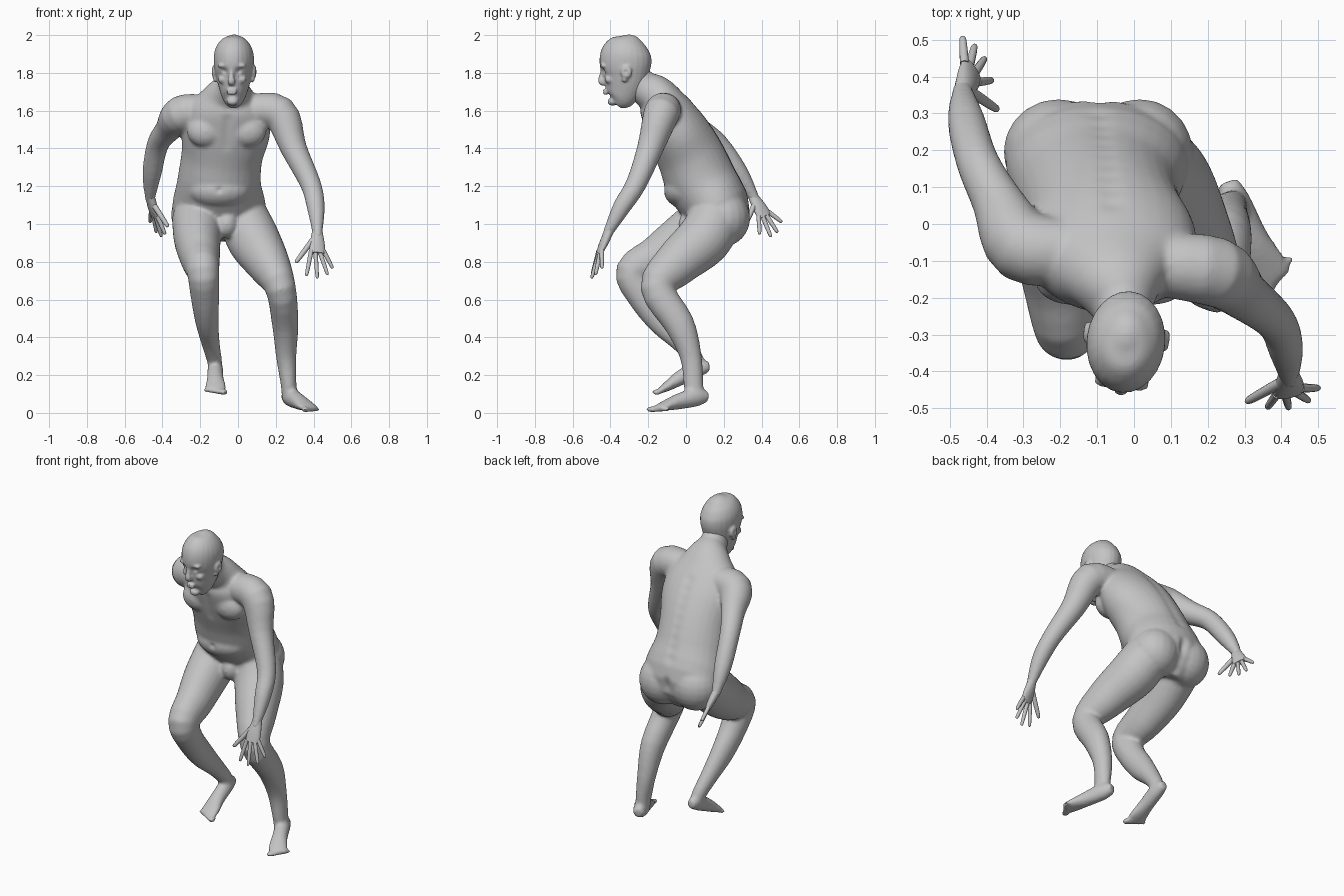
import bpy
import bmesh
import math
from mathutils import Matrix, Vector

cube = bpy.data.objects.get("Cube")
if cube:
    bpy.data.objects.remove(cube, do_unlink=True)

X, Y = Vector((1, 0, 0)), Vector((0, 1, 0))

clay = bpy.data.materials.new("clay grey")
clay.use_nodes = True
clay.diffuse_color = (.55, .55, .55, 1)
clay.node_tree.nodes["Principled BSDF"].inputs["Base Color"].default_value = clay.diffuse_color


def blend(a, b, c, d, t):
    """Smooth curve through b and c, guided by a and d."""
    return tuple(q + t / 2 * (r - p + t * (2 * p - 5 * q + 4 * r - s + t * (3 * (q - r) + s - p)))
                 for p, q, r, s in zip(a, b, c, d))


def loft(bm, rings, side=X, sides=24, steps=4):
    """Closed tube through rings of (x, y, z, half width, half depth)."""
    ends = [rings[0]] + list(rings) + [rings[-1]]
    path = [blend(*ends[i:i + 4], k / steps) for i in range(len(rings) - 1) for k in range(steps)]
    path.append(rings[-1])
    points = [Vector(p[:3]) for p in path]
    last = len(path) - 1
    loops = []
    for i, p in enumerate(path):
        tangent = (points[min(i + 1, last)] - points[max(i - 1, 0)]).normalized()
        across = (side - tangent * side.dot(tangent)).normalized()
        deep = tangent.cross(across)
        loop = []
        for k in range(sides):
            angle = math.tau * k / sides
            loop.append(bm.verts.new(points[i] + across * math.cos(angle) * p[3]
                                     + deep * math.sin(angle) * p[4]))
        loops.append(loop)
    for low, high in zip(loops, loops[1:]):
        for k in range(sides):
            n = (k + 1) % sides
            bm.faces.new((low[k], low[n], high[n], high[k]))
    bm.faces.new(loops[0][::-1])
    bm.faces.new(loops[-1])


def ball(bm, centre, radii):
    matrix = Matrix.LocRotScale(Vector(centre), None, Vector(radii))
    bmesh.ops.create_uvsphere(bm, u_segments=20, v_segments=12, radius=1, matrix=matrix)


def limb(bm, rings, side=Y):
    """Round tube from (x, y, z, radius)."""
    loft(bm, [r + (r[3],) for r in rings], side)


def finish(name, bm, voxel=0, passes=0):
    """Make an object, fusing the parts into one skin when a voxel size is given."""
    bmesh.ops.recalc_face_normals(bm, faces=bm.faces[:])
    mesh = bpy.data.meshes.new(name)
    bm.to_mesh(mesh)
    bm.free()
    obj = bpy.data.objects.new(name, mesh)
    bpy.context.collection.objects.link(obj)
    bpy.ops.object.select_all(action='DESELECT')
    bpy.context.view_layer.objects.active = obj
    obj.select_set(True)
    if voxel:
        fuse = obj.modifiers.new("fuse", 'REMESH')
        fuse.mode = 'VOXEL'
        fuse.voxel_size = voxel
        soften = obj.modifiers.new("soften", 'SMOOTH')
        soften.factor = .5
        soften.iterations = passes
        bpy.ops.object.modifier_apply(modifier="fuse")
        bpy.ops.object.modifier_apply(modifier="soften")
    obj.data.materials.clear()
    obj.data.materials.append(clay)
    bpy.ops.object.shade_smooth_by_angle(angle=math.radians(50))
    return obj


def press(obj, centre, radius, push):
    """Push the skin softly around a point."""
    centre, push = Vector(centre), Vector(push)
    for v in obj.data.vertices:
        distance = (v.co - centre).length
        if distance < 2.5 * radius:
            v.co += push * math.exp(-(distance / radius) ** 2)


def between(a, b, t):
    return Vector(a).lerp(Vector(b), t)


body = bmesh.new()

# Torso from the seat up to the neck
loft(body, [(-.09, .14, .94, .15, .11), (-.1, .17, 1.07, .245, .17), (-.1, .085, 1.22, .222, .19),
            (-.085, .025, 1.36, .215, .18), (-.065, -.045, 1.49, .235, .165),
            (-.055, -.11, 1.6, .215, .138), (-.045, -.16, 1.68, .14, .11),
            (-.03, -.23, 1.73, .082, .088), (-.025, -.28, 1.79, .07, .08)], sides=32)

# Belly, groin, chest and buttocks
ball(body, (-.1, .0, 1.18), (.17, .12, .1))
ball(body, (-.06, .03, 1), (.06, .07, .075))
for x in (-.17, .05):
    ball(body, (x, -.15, 1.49), (.1, .07, .085))
ball(body, (-.205, .195, 1.05), (.15, .145, .15))
ball(body, (.015, .195, 1.03), (.145, .145, .15))

# Arms
limb(body, [(.06, -.11, 1.6, .085), (.22, -.13, 1.585, .095), (.295, -.19, 1.4, .07),
            (.385, -.265, 1.21, .055), (.412, -.34, 1.09, .048), (.42, -.41, .96, .028),
            (.42, -.43, .92, .022)])
limb(body, [(-.17, -.07, 1.6, .085), (-.3, -.06, 1.58, .1), (-.37, .06, 1.5, .07),
            (-.425, .17, 1.42, .058), (-.455, .28, 1.27, .051), (-.465, .36, 1.14, .028),
            (-.46, .38, 1.105, .022)])

# Left leg, standing
loft(body, [(.03, .16, 1.04, .13, .14), (.08, .095, .92, .14, .145), (.16, -.05, .79, .115, .122),
            (.225, -.15, .66, .082, .092), (.25, -.035, .47, .07, .08), (.255, .025, .3, .054, .058),
            (.268, .04, .15, .042, .052), (.272, .045, .07, .04, .045)])

# Right leg, lifted and strongly bent
loft(body, [(-.21, .12, 1.03, .14, .14), (-.215, -.01, .92, .125, .138), (-.2, -.15, .82, .105, .12),
            (-.185, -.28, .745, .086, .095), (-.175, -.23, .62, .076, .082),
            (-.165, -.13, .49, .062, .077), (-.145, -.02, .37, .048, .055),
            (-.125, .05, .28, .04, .045), (-.12, .065, .23, .036, .04)])

# Feet with rows of toes
loft(body, [(.255, .115, .085, .028, .028), (.275, .06, .085, .042, .05), (.32, -.04, .06, .045, .042),
            (.357, -.11, .038, .054, .027), (.38, -.155, .024, .05, .015)], Vector((1, .5, 0)))
loft(body, [(-.12, .125, .245, .026, .026), (-.12, .065, .235, .04, .046), (-.12, -.03, .185, .044, .04),
            (-.118, -.1, .14, .056, .026), (-.115, -.135, .12, .054, .016)])
for inner, outer in (((.355, -.185, .018), (.42, -.1, .018)),
                     ((-.072, -.155, .11), (-.17, -.12, .12))):
    for i in range(5):
        size = .019 - .0015 * i
        ball(body, between(inner, outer, i / 4), (size, size * 1.4, size * .9))

skin = finish("body", body, .01, 8)

# Spine groove, seat cleft, navel and breastbone
for i in range(9):
    press(skin, between((-.095, .29, 1.22), (-.06, .06, 1.62), i / 8), .03, (0, -.006, -.003))
    press(skin, between((-.095, .35, 1.1), (-.09, .25, .93), i / 8), .025, (0, -.009, 0))
    press(skin, between((-.06, -.2, 1.4), (-.055, -.24, 1.56), i / 8), .025, (0, .004, 0))
press(skin, (-.1, -.12, 1.18), .015, (0, .012, 0))

# Head, built around its own axis, then turned a little to its right
head = bmesh.new()
loft(head, [(0, -.05, 1.635, .03, .035), (0, -.028, 1.665, .058, .075), (0, -.01, 1.72, .078, .103),
            (0, 0, 1.78, .094, .119), (0, 0, 1.84, .105, .137), (0, 0, 1.9, .105, .134),
            (0, .005, 1.95, .086, .108), (0, .01, 1.985, .052, .066), (0, .01, 2.002, .012, .015)])
loft(head, [(0, -.115, 1.83, .011, .014), (0, -.125, 1.785, .013, .015),
            (0, -.127, 1.755, .021, .019), (0, -.112, 1.738, .016, .01)])
ball(head, (0, -.068, 1.648), (.032, .028, .022))
for z in (1.707, 1.692):
    ball(head, (0, -.106, z), (.028, .014, .008))
for s in (-1, 1):
    ball(head, (s * .04, -.112, 1.838), (.036, .018, .012))
    ball(head, (s * .05, -.08, 1.765), (.026, .026, .022))
    ball(head, (s * .106, .015, 1.805), (.014, .03, .036))
    ball(head, (s * .1, .005, 1.77), (.011, .014, .022))
face = finish("head", head, .007, 3)
for s in (-1, 1):
    press(face, (s * .038, -.12, 1.81), .017, (0, .014, 0))
    press(face, (s * .122, .012, 1.805), .012, (-s * .008, 0, 0))
face.data.transform(Matrix.Translation((-.022, -.32, 0)) @ Matrix.Rotation(math.radians(-6), 4, 'Z'))


def hand(name, wrist, knuckles, side, thumb, tips):
    """Flat palm with four spread fingers and a thumb."""
    bm = bmesh.new()
    wrist, knuckles, side = Vector(wrist), Vector(knuckles), Vector(side).normalized()
    middle = wrist.lerp(knuckles, .55)
    loft(bm, [(*wrist, .027, .024), (*middle, .04, .022), (*knuckles, .043, .014)], side, 16)
    root = wrist.lerp(knuckles, .35) - side * .02
    starts = [(root, Vector(thumb), .015)]
    for i, tip in enumerate(tips):
        base = knuckles + side * (i - 1.5) * .022 + (wrist - knuckles) * .12
        starts.append((base, Vector(tip), .0125))
    for base, tip, r in starts:
        bend = base.lerp(tip, .55)
        loft(bm, [(*base, r, r), (*bend, r * .9, r * .9), (*base.lerp(tip, .93), r * .7, r * .7),
                  (*tip, r * .25, r * .25)], side, 10, 3)
    return finish(name, bm)


hand("left_hand", (.42, -.405, .965), (.42, -.46, .845), (1, .25, 0), (.305, -.482, .795),
     [(.362, -.498, .725), (.42, -.5, .712), (.475, -.48, .73), (.502, -.445, .765)])
hand("right_hand", (-.465, .355, 1.145), (-.44, .418, 1.04), (-.5, .75, .35), (-.37, .31, .985),
     [(-.385, .39, .945), (-.405, .45, .932), (-.432, .485, .955), (-.465, .508, 1.01)])
